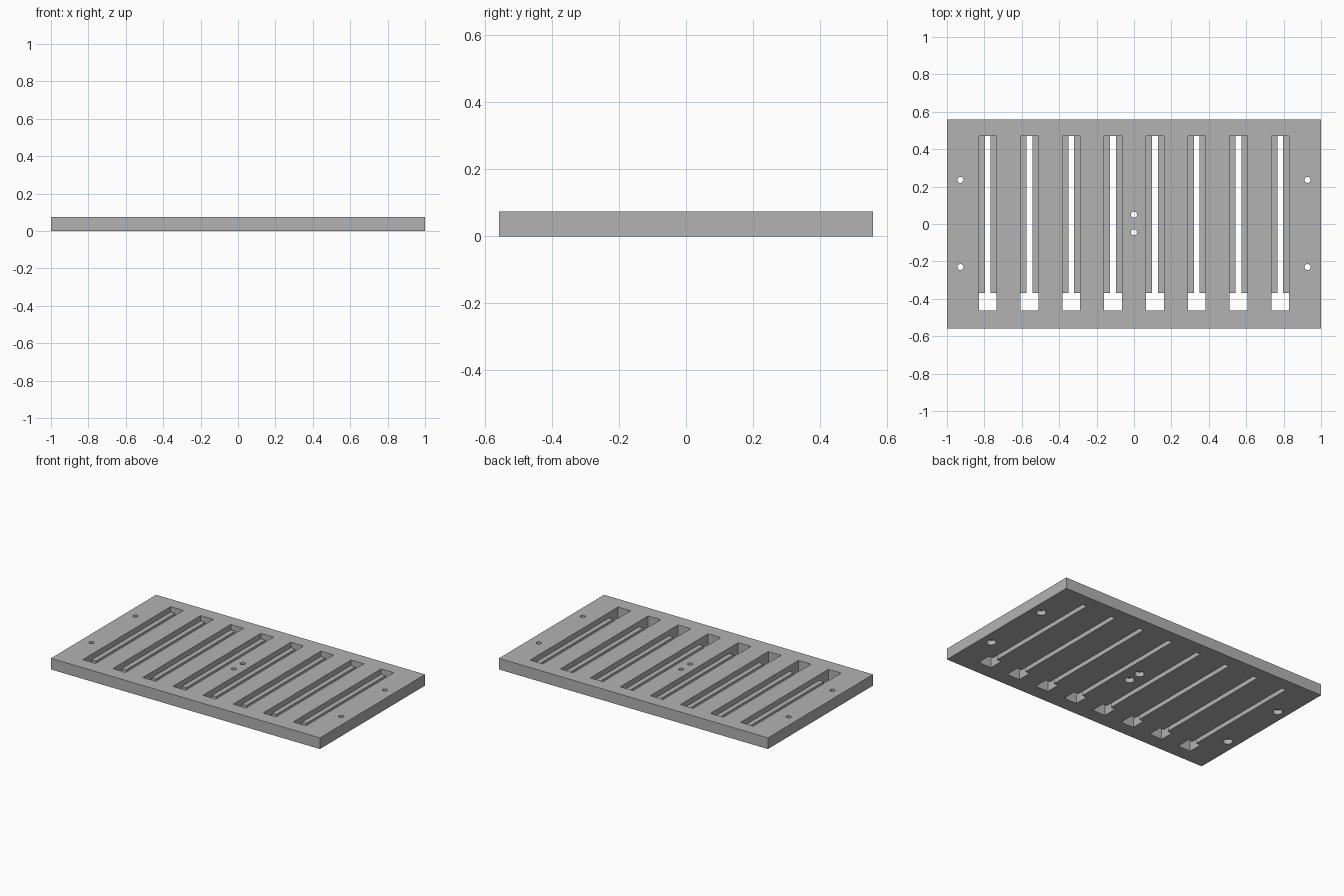
import bpy, bmesh
from math import radians

cube = bpy.data.objects.get("Cube")
if cube:
    bpy.data.objects.remove(cube, do_unlink=True)

# Main sizes
LENGTH, DEPTH, THICK = 2.0, 1.117, 0.075
LEDGE_Z = 0.038                     # floor of the wide channels
FRONT, NECK, BACK = -0.463, -0.368, 0.47
WIDE, NARROW = 0.0475, 0.0155       # half widths of channel and slot
PITCH = 0.2235
OVER = 0.05                         # how far cutters poke out of the plate

grey = bpy.data.materials.new("plain grey")
grey.use_nodes = True
colour = (0.45, 0.45, 0.45, 1)
grey.diffuse_color = colour
grey.node_tree.nodes["Principled BSDF"].inputs["Base Color"].default_value = colour


def make_object(name, bm):
    bmesh.ops.recalc_face_normals(bm, faces=bm.faces)
    mesh = bpy.data.meshes.new(name)
    bm.to_mesh(mesh)
    bm.free()
    mesh.materials.append(grey)
    obj = bpy.data.objects.new(name, mesh)
    bpy.context.collection.objects.link(obj)
    return obj


def add_prism(bm, outline, z0, z1):
    """Extrude a flat outline from z0 up to z1."""
    face = bm.faces.new([bm.verts.new((x, y, z0)) for x, y in outline])
    top = bmesh.ops.extrude_face_region(bm, geom=[face])["geom"]
    verts = [v for v in top if isinstance(v, bmesh.types.BMVert)]
    bmesh.ops.translate(bm, verts=verts, vec=(0, 0, z1 - z0))


def rectangle(x, y0, y1, half):
    return [(x - half, y0), (x + half, y0), (x + half, y1), (x - half, y1)]


def keyhole(x):
    """Square entry at the front leading into a narrow slot."""
    right = [(WIDE, FRONT), (WIDE, NECK), (NARROW, NECK), (NARROW, BACK)]
    left = [(-px, py) for px, py in reversed(right)]
    return [(x + px, py) for px, py in right + left]


def add_cylinder(bm, x, y, radius, z0, z1):
    made = bmesh.ops.create_cone(bm, cap_ends=True, segments=32, radius1=radius,
                                 radius2=radius, depth=z1 - z0)
    bmesh.ops.translate(bm, verts=made["verts"], vec=(x, y, (z0 + z1) / 2))


# Plate
bm = bmesh.new()
add_prism(bm, rectangle(0, -DEPTH / 2, DEPTH / 2, LENGTH / 2), 0, THICK)
plate = make_object("slotted_plate", bm)

# Cutters: wide channels, keyhole slots, screw holes and their recesses
channels, slots, holes, recesses = (bmesh.new() for _ in range(4))
for i in range(8):
    x = (i - 3.5) * PITCH
    add_prism(channels, rectangle(x, FRONT, BACK, WIDE), LEDGE_Z, THICK + OVER)
    add_prism(slots, keyhole(x), -OVER, THICK + OVER)

spots = [(x, y) for x in (-0.928, 0.928) for y in (-0.23, 0.236)]
spots += [(0, -0.044), (0, 0.05)]
for x, y in spots:
    add_cylinder(holes, x, y, 0.016, -OVER, THICK + OVER)
    add_cylinder(recesses, x, y, 0.03, -OVER, 0.03)

cutters = [make_object(name, b) for name, b in (
    ("channel_cutter", channels), ("slot_cutter", slots),
    ("hole_cutter", holes), ("recess_cutter", recesses))]

for cutter in cutters:
    cutter.hide_render = True
    mod = plate.modifiers.new(cutter.name, 'BOOLEAN')
    mod.operation = 'DIFFERENCE'
    mod.solver = 'EXACT'
    mod.object = cutter

# Bake the cuts and remove the cutters
graph = bpy.context.evaluated_depsgraph_get()
result = bpy.data.meshes.new_from_object(plate.evaluated_get(graph))
plate.modifiers.clear()
plate.data = result
for cutter in cutters:
    bpy.data.objects.remove(cutter, do_unlink=True)

# Smooth only the round hole walls
bpy.ops.object.select_all(action='DESELECT')
plate.select_set(True)
bpy.context.view_layer.objects.active = plate
bpy.ops.object.shade_smooth_by_angle(angle=radians(30))
